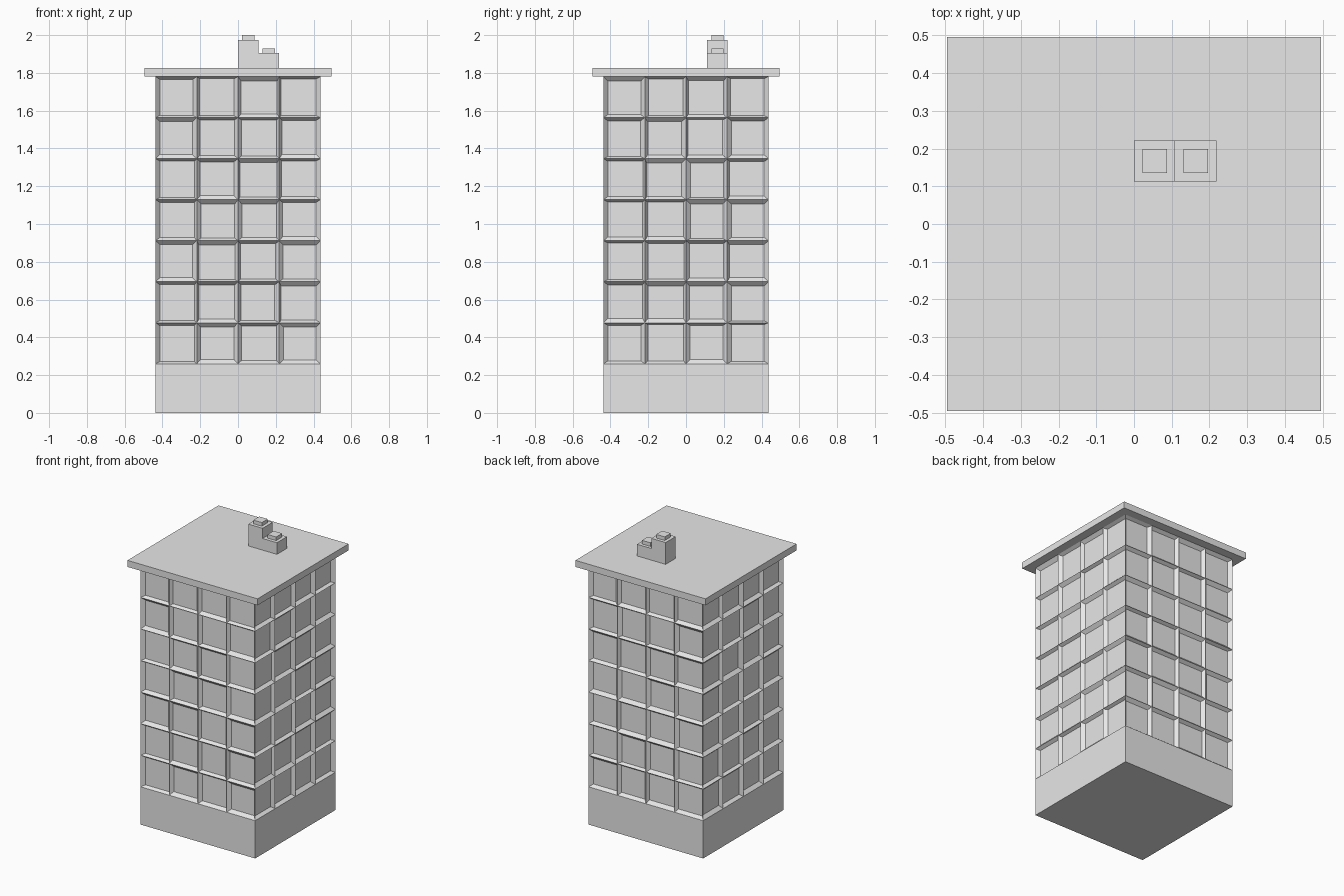
import bpy
import bmesh
import random
from math import pi
from mathutils import Matrix, Vector

random.seed(4)
HALF = 0.436          # half width of the tower
BASE_TOP = 0.26
WALL_TOP = 1.78
ROOF_TOP = 1.825
COLS, ROWS = 4, 7
DEPTH = 0.022         # depth of the window recesses

old = bpy.data.objects.get("Cube")
if old:
    bpy.data.objects.remove(old, do_unlink=True)

grey = bpy.data.materials.new("light grey")
grey.use_nodes = True
colour = (0.8, 0.8, 0.8, 1)
grey.diffuse_color = colour
grey.node_tree.nodes["Principled BSDF"].inputs["Base Color"].default_value = colour


def finish(name, bm):
    mesh = bpy.data.meshes.new(name)
    bm.to_mesh(mesh)
    bm.free()
    mesh.materials.append(grey)
    obj = bpy.data.objects.new(name, mesh)
    bpy.context.collection.objects.link(obj)
    return obj


def box(name, low, high):
    low, high = Vector(low), Vector(high)
    bm = bmesh.new()
    bmesh.ops.create_cube(bm, size=1)
    bmesh.ops.scale(bm, vec=high - low, verts=bm.verts)
    bmesh.ops.translate(bm, vec=(low + high) / 2, verts=bm.verts)
    return finish(name, bm)


def margin():
    return random.uniform(0.010, 0.024)


def recessed_cell(bm, turn, x0, x1, z0, z1):
    """One window: a flat pane set back behind four sloping reveals."""
    left = DEPTH if x0 <= -HALF + 0.001 else margin()
    right = DEPTH if x1 >= HALF - 0.001 else margin()
    low, top = margin(), margin()
    rim = [(x0, z0), (x1, z0), (x1, z1), (x0, z1)]
    pane = [(x0 + left, z0 + low), (x1 - right, z0 + low),
            (x1 - right, z1 - top), (x0 + left, z1 - top)]
    outer = [bm.verts.new(turn @ Vector((x, -HALF, z))) for x, z in rim]
    inner = [bm.verts.new(turn @ Vector((x, DEPTH - HALF, z))) for x, z in pane]
    bm.faces.new(inner)
    for i in range(4):
        j = (i + 1) % 4
        bm.faces.new((outer[i], outer[j], inner[j], inner[i]))


# Plain ground floor
box("ground_floor", (-HALF, -HALF, 0), (HALF, HALF, BASE_TOP))

# Window grid on all four walls
bm = bmesh.new()
width = 2 * HALF / COLS
height = (WALL_TOP - BASE_TOP) / ROWS
for side in range(4):
    turn = Matrix.Rotation(side * pi / 2, 4, "Z")
    for col in range(COLS):
        for row in range(ROWS):
            x = -HALF + col * width
            z = BASE_TOP + row * height
            recessed_cell(bm, turn, x, x + width, z, z + height)
bmesh.ops.remove_doubles(bm, verts=bm.verts, dist=0.0005)
finish("window_walls", bm)

# Overhanging flat roof
box("roof_slab", (-0.495, -0.495, WALL_TOP), (0.495, 0.495, ROOF_TOP))

# Two stepped rooftop stacks with small caps
for name, x, top, cap_top in (("tall", 0.0, 1.975, 2.0), ("short", 0.109, 1.905, 1.93)):
    box(name + "_stack", (x, 0.112, ROOF_TOP), (x + 0.109, 0.221, top))
    box(name + "_stack_cap", (x + 0.022, 0.135, top), (x + 0.087, 0.199, cap_top))
